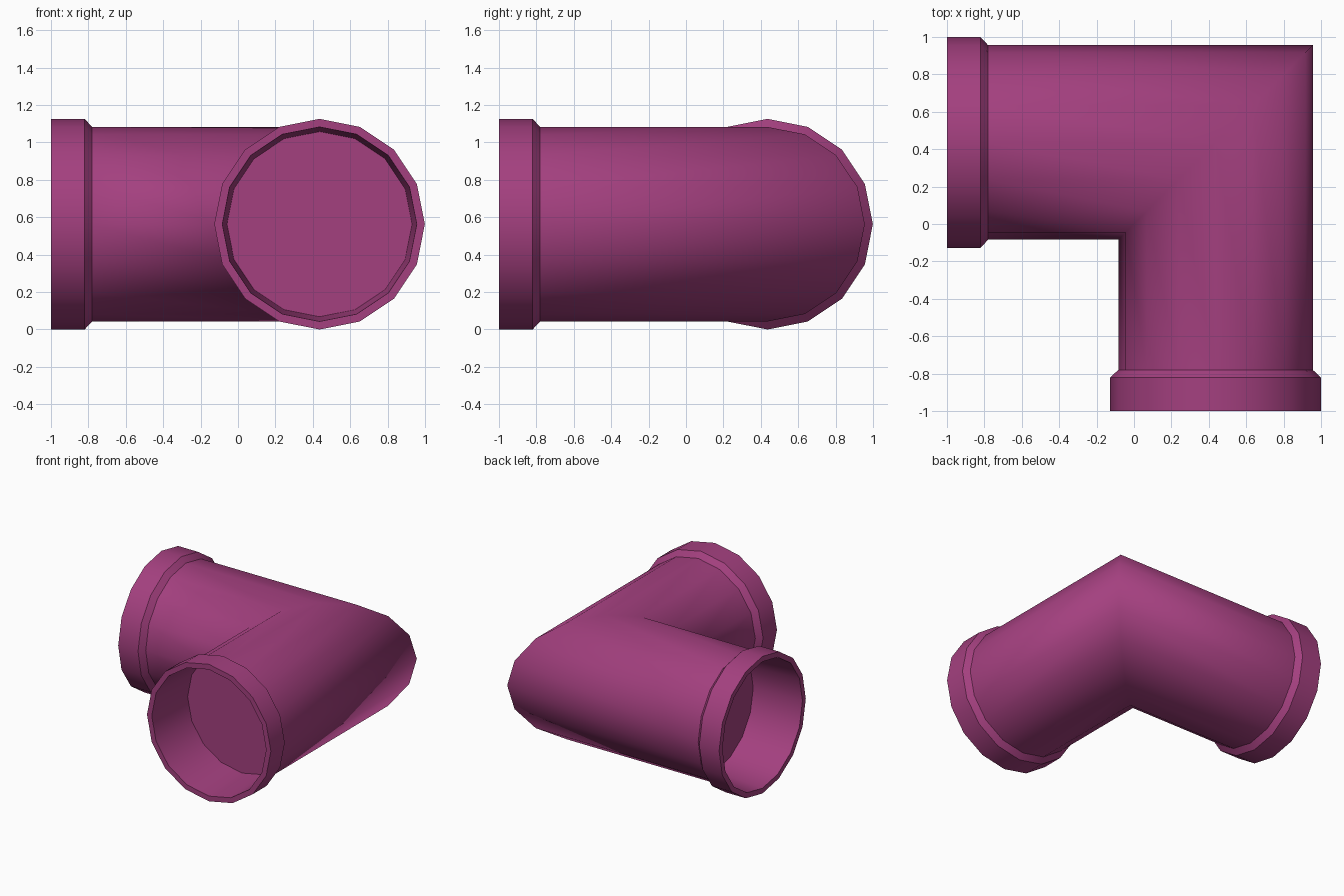
import bpy
import bmesh
from math import cos, sin, pi, radians

cube = bpy.data.objects.get("Cube")
if cube:
    bpy.data.objects.remove(cube, do_unlink=True)

SIDES = 16
AXIS = 0.436      # offset of each leg's axis from the origin
HEIGHT = 0.563    # height of both axes

plastic = bpy.data.materials.new("plum plastic")
plastic.use_nodes = True
colour = (0.37, 0.051, 0.213, 1)
plastic.diffuse_color = colour
plastic.node_tree.nodes["Principled BSDF"].inputs["Base Color"].default_value = colour

# (y, radius) from the inner plug, out round the rim, back over the collar
profile = [(-0.57, 0.495), (-1, 0.52), (-1, 0.563), (-0.82, 0.563),
           (-0.78, 0.52), (None, 0.52)]   # None: mitre on the plane x = y


def add_leg(bm, mirrored):
    """One leg of the elbow; the second is its reflection across x = y."""
    rings = []
    for y, radius in profile:
        ring = []
        for i in range(SIDES):
            a = 2 * pi * i / SIDES
            px = AXIS + radius * cos(a)
            py = px if y is None else y
            pz = HEIGHT + radius * sin(a)
            ring.append(bm.verts.new((py, px, pz) if mirrored else (px, py, pz)))
        rings.append(ring)
    for r0, r1 in zip(rings, rings[1:]):
        for i in range(SIDES):
            j = (i + 1) % SIDES
            bm.faces.new((r0[i], r0[j], r1[j], r1[i]))
    bm.faces.new(rings[0])   # plug inside the socket


bm = bmesh.new()
add_leg(bm, False)
add_leg(bm, True)
bmesh.ops.remove_doubles(bm, verts=bm.verts, dist=0.0001)
bmesh.ops.recalc_face_normals(bm, faces=bm.faces)

# Smooth walls and mitre, sharp collar and rim edges
for f in bm.faces:
    f.smooth = True
for e in bm.edges:
    on_mitre = all(abs(v.co.x - v.co.y) < 0.001 for v in e.verts)
    e.smooth = on_mitre or e.calc_face_angle(0) < radians(30)

mesh = bpy.data.meshes.new("elbow_pipe")
bm.to_mesh(mesh)
bm.free()
mesh.materials.append(plastic)
elbow = bpy.data.objects.new("elbow_pipe", mesh)
bpy.context.collection.objects.link(elbow)
